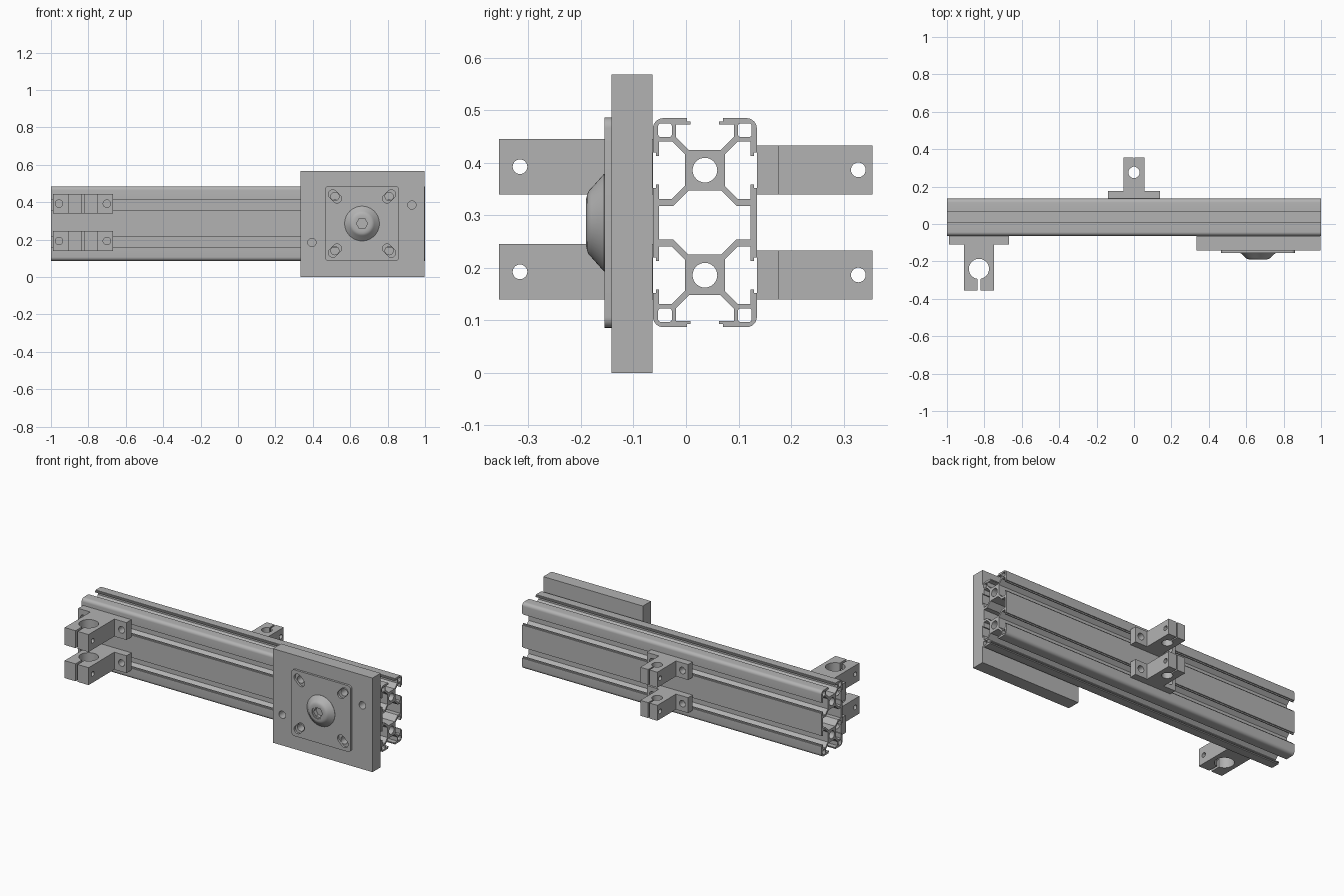
import bpy, bmesh
from math import sin, cos, pi, asin, radians
from mathutils import Vector

cube = bpy.data.objects.get("Cube")
if cube:
    bpy.data.objects.remove(cube, do_unlink=True)

metal = bpy.data.materials.new("plain_grey_metal")
metal.use_nodes = True
GREY = (0.45, 0.45, 0.45, 1)
metal.diffuse_color = GREY
metal.node_tree.nodes["Principled BSDF"].inputs["Base Color"].default_value = GREY

# Profile plane (u, v) plus depth w for each extrusion axis
PLACE = {
    "x": lambda u, v, w: Vector((w, u, v)),
    "y": lambda u, v, w: Vector((u, w, v)),
    "z": lambda u, v, w: Vector((u, v, w)),
}


def arc(cu, cv, r, start, end, n):
    return [(cu + r * cos(start + (end - start) * i / n),
             cv + r * sin(start + (end - start) * i / n)) for i in range(n + 1)]


def circle(cu, cv, r, n=32):
    return arc(cu, cv, r, 0, 2 * pi, n)[:-1]


def rounded_rect(cu, cv, hu, hv, r):
    pts = []
    for k, (su, sv) in enumerate([(1, 1), (-1, 1), (-1, -1), (1, -1)]):
        pts += arc(cu + su * (hu - r), cv + sv * (hv - r), r, k * pi / 2, (k + 1) * pi / 2, 6)
    return pts


def rect(u0, u1, v0, v1):
    return [(u0, v0), (u1, v0), (u1, v1), (u0, v1)]


def add_prism(bm, loops, axis, w0, w1):
    """Fill an outline with its holes and extrude it."""
    edges = []
    for loop in loops:
        vs = [bm.verts.new(PLACE[axis](u, v, w0)) for u, v in loop]
        edges += [bm.edges.new((vs[i - 1], vs[i])) for i in range(len(vs))]
    fill = bmesh.ops.triangle_fill(bm, edges=edges, use_beauty=True)
    faces = [g for g in fill["geom"] if isinstance(g, bmesh.types.BMFace)]
    out = bmesh.ops.extrude_face_region(bm, geom=faces, use_keep_orig=True)
    moved = [g for g in out["geom"] if isinstance(g, bmesh.types.BMVert)]
    bmesh.ops.translate(bm, verts=moved, vec=PLACE[axis](0, 0, w1 - w0))


def make_object(name, bm):
    bmesh.ops.recalc_face_normals(bm, faces=bm.faces[:])
    mesh = bpy.data.meshes.new(name)
    bm.to_mesh(mesh)
    bm.free()
    mesh.materials.append(metal)
    obj = bpy.data.objects.new(name, mesh)
    bpy.context.collection.objects.link(obj)
    return obj


def prisms(name, *parts):
    bm = bmesh.new()
    for part in parts:
        add_prism(bm, *part)
    return make_object(name, bm)


def cut(obj, cutter):
    mod = obj.modifiers.new("holes", "BOOLEAN")
    mod.operation, mod.solver, mod.object = "DIFFERENCE", "EXACT", cutter
    bpy.context.view_layer.update()
    result = bpy.data.meshes.new_from_object(
        obj.evaluated_get(bpy.context.evaluated_depsgraph_get()))
    obj.modifiers.clear()
    obj.data = result
    bpy.data.objects.remove(cutter, do_unlink=True)


def smooth(obj):
    bpy.ops.object.select_all(action="DESELECT")
    obj.select_set(True)
    bpy.context.view_layer.objects.active = obj
    bpy.ops.object.shade_smooth_by_angle(angle=radians(30))


# Slotted double rail: one quarter of the section, mirrored twice
YC, ZC, CORE = 0.036, 0.286, 0.1
end_slot = [(0.03, 0.138), (0.055, 0.163), (0.055, 0.187), (0.027, 0.187),
            (0.027, 0.193), (0.034, 0.193), (0.034, 0.199)]
corner = arc(0.079, 0.179, 0.02, pi / 2, 0, 6)
half_slot = [(0.099, 0.034), (0.093, 0.034), (0.093, 0.027), (0.087, 0.027),
             (0.087, 0.055), (0.063, 0.055), (0.038, 0.03)]
side_slot = ([(u, CORE + v) for u, v in half_slot]
             + [(u, CORE - v) for u, v in reversed(half_slot)])
quarter = end_slot + corner + side_slot
right = quarter + [(u, -v) for u, v in reversed(quarter)]
outline = right + [(-u, v) for u, v in reversed(right)]
web = [(0.087, 0.032), (0.06, 0.032), (0.031, 0.061)]
web_right = [(u, -v) for u, v in reversed(web)] + web
cavity = web_right + [(-u, v) for u, v in reversed(web_right)]
section = [outline, cavity]
for s in (-1, 1):
    section.append(circle(0, s * CORE, 0.0235))
    for t in (-1, 1):
        section.append(rounded_rect(t * 0.076, s * 0.176, 0.013, 0.013, 0.005))
section = [[(u + YC, v + ZC) for u, v in loop] for loop in section]
smooth(prisms("slotted_rail", (section, "x", -1, 1)))

# Mounting plate with through holes
PX, PZ = 0.663, 0.286
corners = [(s, t) for s in (-1, 1) for t in (-1, 1)]
plate = [rect(0.333, 0.998, 0, 0.568), circle(0.93, 0.385, 0.022), circle(0.395, 0.185, 0.022)]
plate += [circle(PX + s * 0.145, PZ + t * 0.145, 0.022) for s, t in corners]
smooth(prisms("mounting_plate", (plate, "y", -0.142, -0.064)))

# Flange with four diagonal slots
flange = [rounded_rect(PX, PZ, 0.198, 0.2, 0.02)]
for s, t in corners:
    a = pi / 4 if s * t > 0 else 3 * pi / 4
    du, dv = 0.016 * cos(a), 0.016 * sin(a)
    cu, cv = PX + s * 0.145, PZ + t * 0.145
    flange.append(arc(cu + du, cv + dv, 0.024, a - pi / 2, a + pi / 2, 12)
                  + arc(cu - du, cv - dv, 0.024, a + pi / 2, a + 3 * pi / 2, 12))
smooth(prisms("slotted_flange", (flange, "y", -0.155, -0.142)))

# Turned boss with a hexagonal socket
bm = bmesh.new()
lathe = [(0, -0.15), (0.093, -0.15), (0.093, -0.156), (0.066, -0.18), (0.061, -0.185),
         (0.054, -0.188), (0.045, -0.19), (0.036, -0.19), (0.036, -0.184), (0, -0.184)]
verts = [bm.verts.new((PX + r, y, PZ)) for r, y in lathe]
spun = [bm.edges.new(pair) for pair in zip(verts, verts[1:])]
bmesh.ops.spin(bm, geom=verts + spun, cent=(PX, 0, PZ), axis=(0, 1, 0),
               angle=2 * pi, steps=48, use_merge=True)
bmesh.ops.remove_doubles(bm, verts=bm.verts[:], dist=0.0001)
boss = make_object("turned_boss", bm)
cut(boss, prisms("socket_cutter", ([circle(PX, PZ, 0.03, 6)], "y", -0.2, -0.16)))
smooth(boss)


def clamp(name, x, z0, z1, side, base, stem, y0, y1, y2, hole_y, r, gap, bolt_y, bolt_x):
    """T-shaped split clamp; distances along y are measured towards its side."""
    a0 = asin(gap / r)
    bore = [(r * sin(a), hole_y + r * cos(a))
            for a in (a0 + (2 * pi - 2 * a0) * i / 36 for i in range(37))]
    shape = ([(-base, y0), (base, y0), (base, y1), (stem, y1), (stem, y2), (gap, y2)] + bore
             + [(-gap, y2), (-stem, y2), (-stem, y1), (-base, y1)])
    body = prisms(name, ([[(x + u, side * v) for u, v in shape]], "z", z0, z1))
    zc = (z0 + z1) / 2
    ends = sorted((side * (y0 - 0.02), side * (y1 + 0.02)))
    drills = [([circle(x + s * bolt_x, zc, 0.02, 24)], "y", *ends) for s in (-1, 1)]
    drills.append(([circle(side * bolt_y, zc, 0.014, 24)], "x", x - stem - 0.02, x + stem + 0.02))
    cut(body, prisms("drill_cutter", *drills))
    smooth(body)


# Two clamps on the front, two smaller ones on the back
for level, z in (("lower", 0.14), ("upper", 0.34)):
    clamp(level + "_front_clamp", -0.829, z, z + 0.105, -1, 0.161, 0.08,
          0.063, 0.11, 0.356, 0.24, 0.054, 0.007, 0.316, 0.128)
    clamp(level + "_back_clamp", 0, z, z + 0.093, 1, 0.138, 0.057,
          0.135, 0.177, 0.355, 0.275, 0.03, 0.004, 0.328, 0.1)
